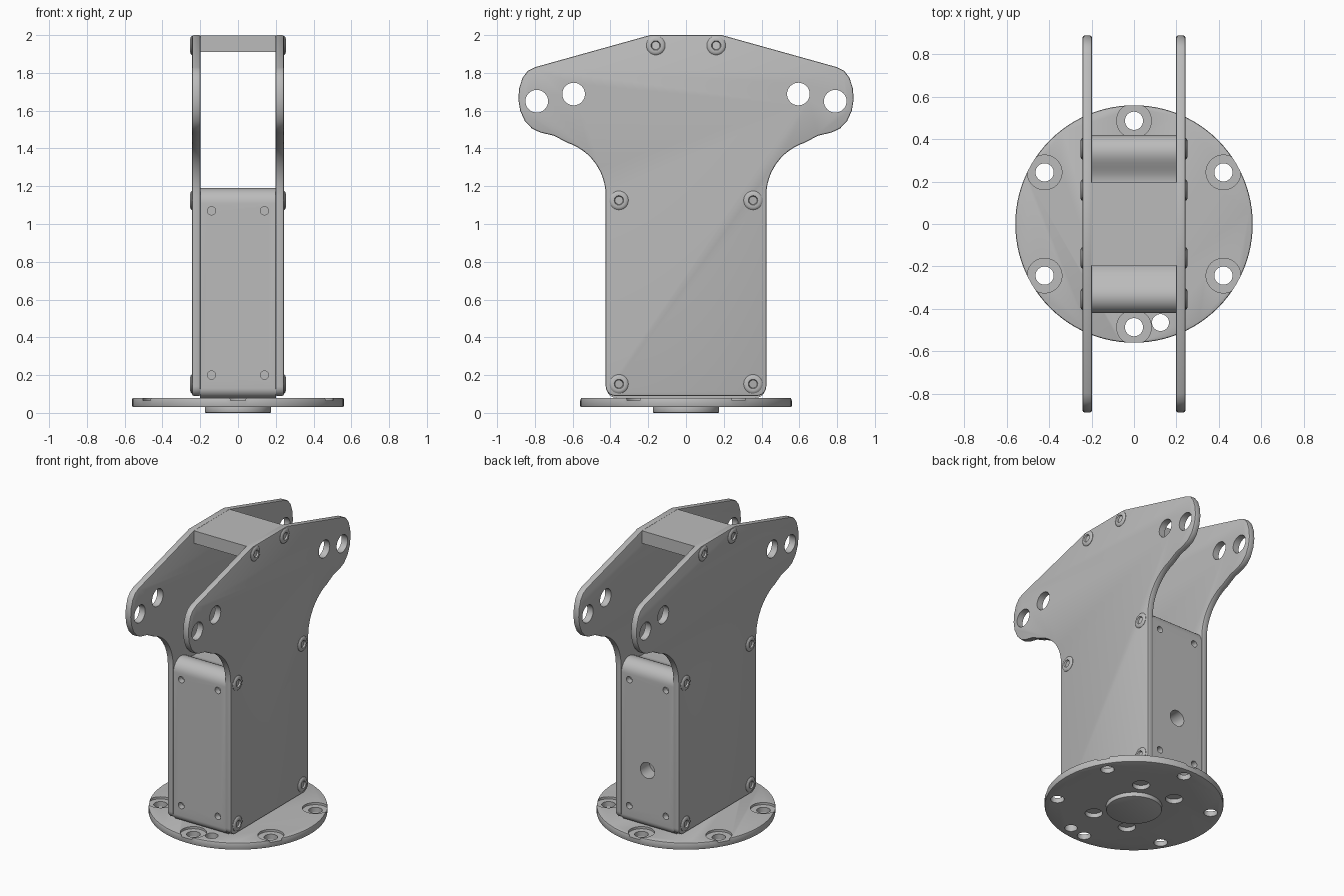
import bpy, bmesh
from math import sin, cos, pi, radians
from mathutils import Matrix, Vector

cube = bpy.data.objects.get("Cube")
if cube:
    bpy.data.objects.remove(cube, do_unlink=True)

grey = bpy.data.materials.new("satin grey")
grey.use_nodes = True
grey.diffuse_color = (0.5, 0.5, 0.5, 1)
grey.node_tree.nodes["Principled BSDF"].inputs["Base Color"].default_value = (0.5, 0.5, 0.5, 1)

TURN = {"X": Matrix.Rotation(pi / 2, 4, "Y"),
        "Y": Matrix.Rotation(-pi / 2, 4, "X"),
        "Z": Matrix.Identity(4)}


def finish(name, bm):
    bmesh.ops.recalc_face_normals(bm, faces=bm.faces)
    mesh = bpy.data.meshes.new(name)
    bm.to_mesh(mesh)
    bm.free()
    mesh.materials.append(grey)
    obj = bpy.data.objects.new(name, mesh)
    bpy.context.collection.objects.link(obj)
    return obj


def activate(obj):
    bpy.ops.object.select_all(action="DESELECT")
    obj.select_set(True)
    bpy.context.view_layer.objects.active = obj


def smooth(obj):
    activate(obj)
    bpy.ops.object.shade_smooth_by_angle(angle=radians(32))


def bevel(obj, width, segments=2):
    mod = obj.modifiers.new("edge", "BEVEL")
    mod.width, mod.segments = width, segments
    mod.limit_method, mod.angle_limit = "ANGLE", radians(40)
    activate(obj)
    bpy.ops.object.modifier_apply(modifier=mod.name)


def cylinder(name, axis, centre, radius, length, sides=40):
    bm = bmesh.new()
    bmesh.ops.create_cone(bm, cap_ends=True, segments=sides, radius1=radius,
                          radius2=radius, depth=length,
                          matrix=Matrix.Translation(centre) @ TURN[axis])
    return finish(name, bm)


def drill(obj, axis, centre, radius, length):
    cutter = cylinder("cutter", axis, centre, radius, length, 32)
    cutter.hide_render = True
    mod = obj.modifiers.new("hole", "BOOLEAN")
    mod.operation, mod.solver, mod.object = "DIFFERENCE", "EXACT", cutter
    activate(obj)
    bpy.ops.object.modifier_apply(modifier=mod.name)
    bpy.data.objects.remove(cutter, do_unlink=True)


def arc(cy, cz, r, start, end, steps=8):
    angles = [radians(start + (end - start) * i / steps) for i in range(steps + 1)]
    return [(cy + r * cos(a), cz + r * sin(a)) for a in angles]


def mirrored(half):
    return half + [(-y, z) for y, z in reversed(half)]


def prism(name, outline, x0, x1):
    bm = bmesh.new()
    face = bm.faces.new([bm.verts.new((x0, y, z)) for y, z in outline])
    grown = bmesh.ops.extrude_face_region(bm, geom=[face])["geom"]
    bmesh.ops.translate(bm, vec=(x1 - x0, 0, 0),
                        verts=[v for v in grown if isinstance(v, bmesh.types.BMVert)])
    return finish(name, bm)


# Base flange with hub, counterbored mounting holes and a locating hole
base = cylinder("base_flange", "Z", (0, 0, 0.055), 0.56, 0.05, 96)
bevel(base, 0.008)
for i in range(6):
    a = radians(30 + 60 * i)
    x, y = 0.487 * cos(a), 0.487 * sin(a)
    drill(base, "Z", (x, y, 0.085), 0.082, 0.04)
    drill(base, "Z", (x, y, 0.05), 0.043, 0.2)
drill(base, "Z", (0.125, -0.465, 0.05), 0.04, 0.2)
for x in (-0.135, 0.135):
    for y in (-0.23, 0.23):
        drill(base, "Z", (x, y, 0.03), 0.055, 0.06)
smooth(base)
hub = cylinder("base_hub", "Z", (0, 0, 0.02), 0.175, 0.04, 64)
bevel(hub, 0.006)
smooth(hub)

# Central column with rounded edges and a gently dipped top
dip = [(0.34 - 0.14 * t / 8, 1.165 + 0.025 * cos(pi * t / 8)) for t in range(1, 9)]
half = arc(0.37, 0.13, 0.05, -90, 0) + arc(0.34, 1.11, 0.08, 0, 90) + dip
column = prism("column", mirrored(half), -0.2, 0.2)
for side in (-1, 1):
    for x in (-0.14, 0.14):
        for z in (0.2, 1.07):
            drill(column, "Y", (x, side * 0.42, z), 0.022, 0.08)
drill(column, "Y", (0, 0.42, 0.48), 0.055, 0.2)
smooth(column)

# Top spacer between the plates
spacer = prism("top_spacer", mirrored([(0.195, 1.91), (0.195, 1.997)]), -0.2, 0.2)

# Side plates with wide arms
half = arc(0.375, 0.14, 0.05, -90, 0, 6) + arc(0.72, 1.15, 0.295, 180, 108, 12) + [
    (0.7, 1.468), (0.77, 1.484), (0.815, 1.505), (0.853, 1.545), (0.878, 1.6),
    (0.888, 1.66), (0.883, 1.72), (0.865, 1.775), (0.838, 1.81), (0.8, 1.83), (0.19, 2.0)]
for label, side in (("left", 1), ("right", -1)):
    plate = prism(label + "_side_plate", mirrored(half), side * 0.198, side * 0.243)
    bevel(plate, 0.008)
    for y in (-1, 1):
        drill(plate, "X", (side * 0.22, y * 0.79, 1.65), 0.06, 0.2)
        drill(plate, "X", (side * 0.22, y * 0.595, 1.688), 0.06, 0.2)
    smooth(plate)

# Button-head screws with a socket
head = [(0.05, 0), (0.05, 0.004), (0.045, 0.009), (0.036, 0.012),
        (0.025, 0.012), (0.021, 0.002), (0, 0.002)]


def screw(name, side, y, z):
    bm = bmesh.new()
    verts = [bm.verts.new((side * (0.241 + h), y + r, z)) for r, h in head]
    edges = [bm.edges.new(pair) for pair in zip(verts, verts[1:])]
    bmesh.ops.spin(bm, geom=verts + edges, cent=(0, y, z), axis=(1, 0, 0),
                   angle=2 * pi, steps=28, use_duplicate=False)
    bmesh.ops.remove_doubles(bm, verts=bm.verts, dist=0.0005)
    obj = finish(name, bm)
    if (obj.data.polygons[0].center - Vector((0, y, z))).dot(obj.data.polygons[0].normal) < 0:
        obj.data.flip_normals()
    smooth(obj)


for label, side in (("left", 1), ("right", -1)):
    for place, y, z in (("top", 0.16, 1.945), ("middle", 0.355, 1.125), ("bottom", 0.355, 0.153)):
        screw(f"{label}_{place}_back_screw", side, y, z)
        screw(f"{label}_{place}_front_screw", side, -y, z)
